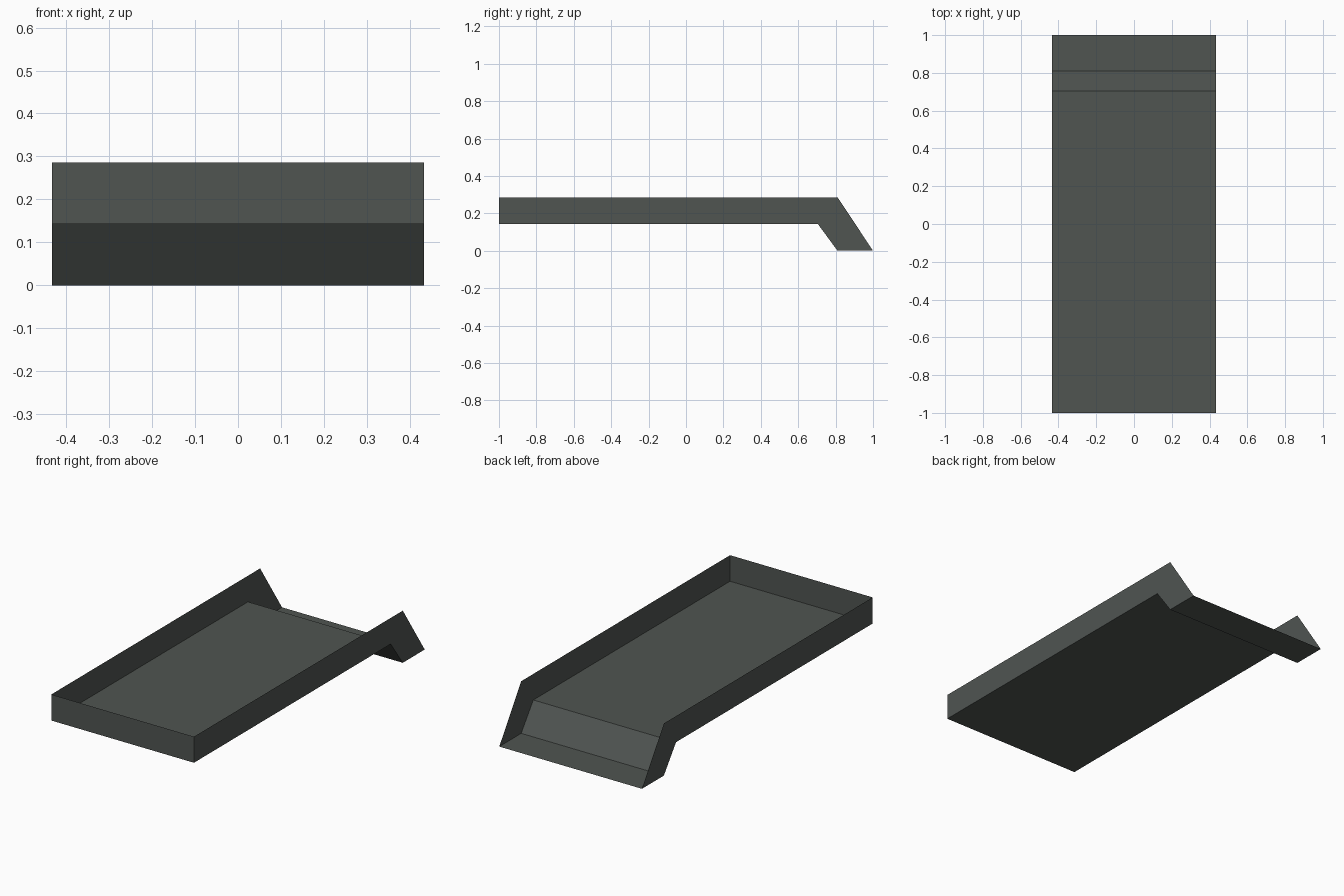
import bpy

if "Cube" in bpy.data.objects:
    bpy.data.objects.remove(bpy.data.objects["Cube"])

W = 0.433  # half width

# Side profile (y, z): floor path and upper rim
FLOOR = [(-1.0, 0.143), (0.705, 0.143), (0.81, 0.0), (1.0, 0.0)]
RIM = [(0.81, 0.286), (-1.0, 0.286)]

grey = bpy.data.materials.new("dark grey metal")
grey.diffuse_color = (0.08, 0.09, 0.083, 1)
grey.use_nodes = True
grey.node_tree.nodes["Principled BSDF"].inputs["Base Color"].default_value = grey.diffuse_color


def sheet(name, verts, faces):
    mesh = bpy.data.meshes.new(name)
    mesh.from_pydata(verts, [], faces)
    mesh.materials.append(grey)
    obj = bpy.data.objects.new(name, mesh)
    bpy.context.collection.objects.link(obj)
    return obj


# Front wall, floor, sloping chute and lip: one folded sheet across the width
path = [RIM[-1]] + FLOOR
verts = [(x, y, z) for y, z in path for x in (-W, W)]
faces = [(2 * i, 2 * i + 2, 2 * i + 3, 2 * i + 1)[::-1] for i in range(len(path) - 1)]
sheet("folded_tray", verts, faces)

# Side walls cut to the profile; the back and top stay open
for name, x in (("left_wall", -W), ("right_wall", W)):
    outline = [(x, y, z) for y, z in FLOOR + RIM]
    order = list(range(len(outline)))
    sheet(name, outline, [order if x > 0 else order[::-1]])
